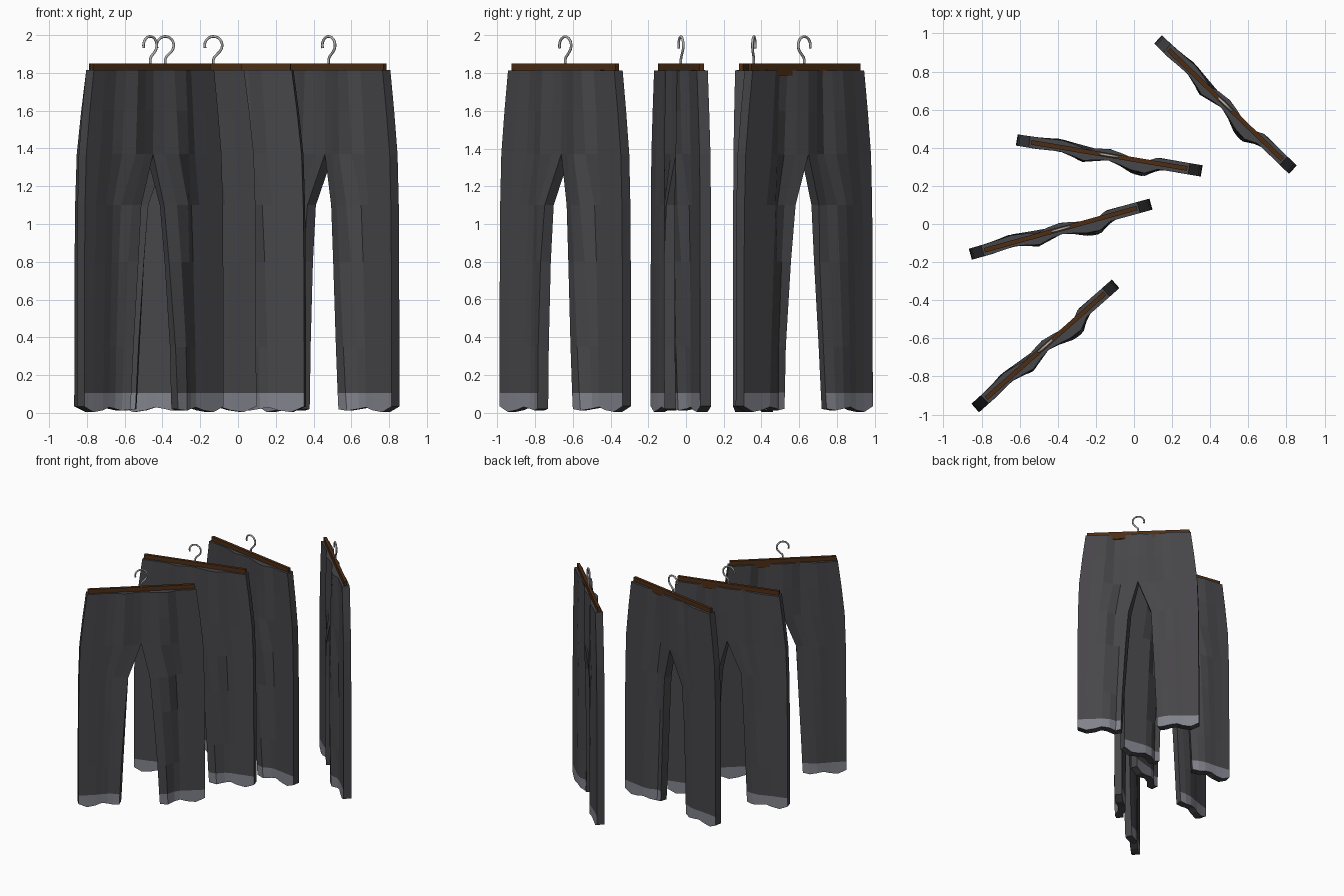
import bpy, bmesh, math
from mathutils import Matrix, Vector

if "Cube" in bpy.data.objects:
    bpy.data.objects.remove(bpy.data.objects["Cube"])


def material(name, rgb):
    m = bpy.data.materials.new(name)
    m.diffuse_color = (*rgb, 1)
    m.use_nodes = True
    m.node_tree.nodes["Principled BSDF"].inputs["Base Color"].default_value = m.diffuse_color
    return m


CLOTH = material("charcoal cloth", (0.062, 0.060, 0.066))
CUFF = material("grey cuff", (0.22, 0.225, 0.26))
WOOD = material("dark brown wood", (0.075, 0.027, 0.007))
WIRE = material("steel wire", (0.42, 0.42, 0.42))


def interp(points, x):
    """Piecewise linear lookup in a sorted list of pairs."""
    if x <= points[0][0]:
        return points[0][1]
    for (a, va), (b, vb) in zip(points, points[1:]):
        if x <= b:
            return va + (vb - va) * (x - a) / (b - a)
    return points[-1][1]


# Outlines by height, and the folds across the width
OUTER = [(0, 0.492), (0.8, 0.49), (1.1, 0.487), (1.4, 0.477), (1.6, 0.453), (1.815, 0.425)]
INNER_L = [(0, 0.165), (0.35, 0.15), (0.8, 0.125), (1.1, 0.105), (1.37, 0)]
INNER_R = [(0, 0.14), (0.35, 0.125), (0.8, 0.095), (1.1, 0.07), (1.37, 0)]
FOLD = [(-0.38, 0), (-0.27, 0.014), (-0.22, 0.008), (-0.13, -0.03), (-0.05, 0.0),
        (0.0, 0.004), (0.07, -0.015), (0.14, -0.045), (0.19, -0.05), (0.26, 0.002), (0.36, 0)]
DEPTH = [(0, 0.85), (0.35, 1.0), (1.1, 1.0), (1.38, 0.85), (1.815, 0.65)]
ROWS = [0, 0.105, 0.35, 0.8, 1.1, 1.37, 1.6, 1.815]
COLS = [0, 0.15, 0.3, 0.45, 0.6, 0.8, 1]
HEM = [0.02, 0.012, 0.022, 0.03, 0.014, 0.004, 0.034]


# Trousers: a folded sheet, thickened by a modifier
def trousers_mesh():
    bm = bmesh.new()
    for side, inner in ((-1, INNER_L), (1, INNER_R)):
        grid = []
        for z in ROWS:
            row = []
            for t, hem in zip(COLS, HEM):
                i, o = interp(inner, z), interp(OUTER, z)
                u = side * (i + (o - i) * t)
                v = interp(FOLD, u) * interp(DEPTH, z)
                row.append(bm.verts.new((u, v, z if z > 0 else hem)))
            grid.append(row)
        for r in range(len(ROWS) - 1):
            for c in range(len(COLS) - 1):
                q = [grid[r][c], grid[r][c + 1], grid[r + 1][c + 1], grid[r + 1][c]]
                f = bm.faces.new(q if side > 0 else q[::-1])
                f.material_index = 1 if r == 0 else 0
    bmesh.ops.remove_doubles(bm, verts=bm.verts, dist=0.0005)
    me = bpy.data.meshes.new("trousers")
    bm.to_mesh(me)
    bm.free()
    me.materials.append(CLOTH)
    me.materials.append(CUFF)
    return me


# Hanger bar: a plain flat box
def bar_mesh():
    bm = bmesh.new()
    bmesh.ops.create_cube(bm, size=1, matrix=Matrix.Translation((0, 0, 1.818))
                          @ Matrix.Diagonal((0.83, 0.024, 0.064, 1)))
    me = bpy.data.meshes.new("hanger_bar")
    bm.to_mesh(me)
    bm.free()
    me.materials.append(WOOD)
    return me


# Hook: round wire along a stem and an open loop
def hook_curve():
    pts = [(0, 1.84), (0, 1.872), (0.006, 1.885), (0.02, 1.899)]
    for k in range(15):
        a = math.radians(-42 + k * 240 / 14)
        pts.append((0.047 * math.cos(a), 1.946 + 0.047 * math.sin(a)))
    cu = bpy.data.curves.new("hook", 'CURVE')
    cu.dimensions = '3D'
    cu.bevel_depth = 0.007
    cu.bevel_resolution = 2
    cu.use_fill_caps = True
    sp = cu.splines.new('POLY')
    sp.points.add(len(pts) - 1)
    for p, (x, z) in zip(sp.points, pts):
        p.co = (x, 0, z, 1)
    sp.use_smooth = True
    cu.materials.append(WIRE)
    return cu


cloth, bar, hook = trousers_mesh(), bar_mesh(), hook_curve()


def place(name, data, x, y, angle):
    ob = bpy.data.objects.new(name, data)
    ob.location = (x, y, 0)
    ob.rotation_euler.z = math.radians(angle)
    bpy.context.collection.objects.link(ob)
    return ob


# Four pairs hanging at different angles
PAIRS = [(0.48, 0.627, -44), (-0.13, 0.36, -9.5), (-0.385, -0.027, 15.5), (-0.465, -0.64, 41.5)]
for n, pose in enumerate(PAIRS, 1):
    t = place(f"trousers_{n}", cloth, *pose)
    s = t.modifiers.new("thickness", 'SOLIDIFY')
    s.thickness = 0.06
    s.offset = 0
    s.material_offset_rim = -1      # edges stay cloth coloured
    place(f"hanger_bar_{n}", bar, *pose)
    place(f"hook_{n}", hook, *pose)
